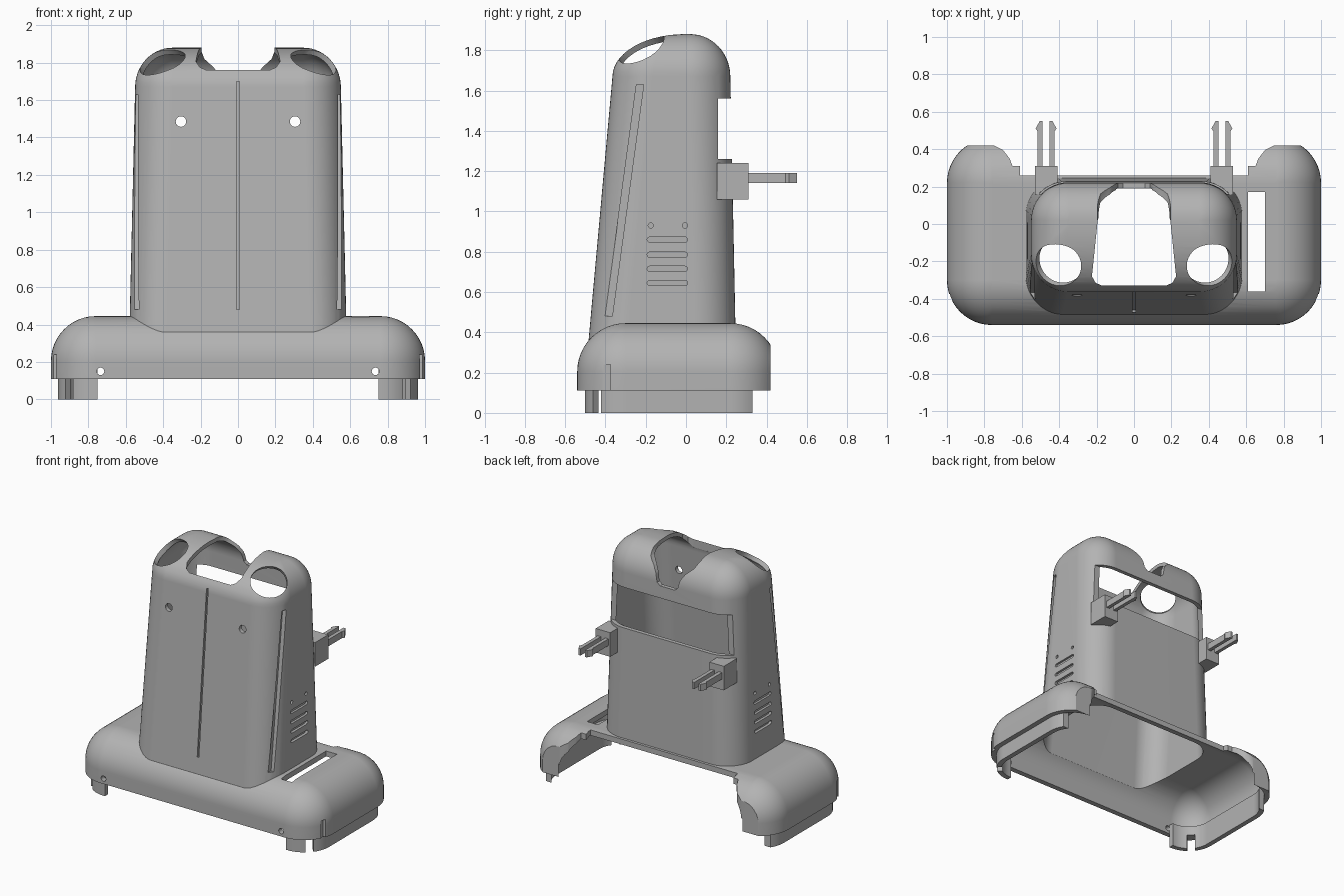
import bpy, bmesh
from math import sin, cos, pi
from mathutils import Vector

cube = bpy.data.objects.get("Cube")
if cube:
    bpy.data.objects.remove(cube, do_unlink=True)

grey = bpy.data.materials.new("plain grey")
grey.use_nodes = True
colour = (0.45, 0.45, 0.45, 1)
grey.diffuse_color = colour
grey.node_tree.nodes["Principled BSDF"].inputs["Base Color"].default_value = colour


def loft(name, rings):
    """Closed solid through rings with equal point counts."""
    bm = bmesh.new()
    rows = [[bm.verts.new(p) for p in ring] for ring in rings]
    n = len(rows[0])
    for a, b in zip(rows, rows[1:]):
        for i in range(n):
            j = (i + 1) % n
            bm.faces.new((a[i], a[j], b[j], b[i]))
    bm.faces.new(rows[0][::-1])
    bm.faces.new(rows[-1])
    bmesh.ops.recalc_face_normals(bm, faces=bm.faces)
    mesh = bpy.data.meshes.new(name)
    bm.to_mesh(mesh)
    bm.free()
    mesh.materials.append(grey)
    ob = bpy.data.objects.new(name, mesh)
    bpy.context.collection.objects.link(ob)
    return ob


def prism(name, pts, axis, lo, hi):
    """Extrude a 2D outline along the x, y or z axis."""
    place = {"x": lambda p, d: (d, p[0], p[1]),
             "y": lambda p, d: (p[0], d, p[1]),
             "z": lambda p, d: (p[0], p[1], d)}[axis]
    return loft(name, [[place(p, d) for p in pts] for d in (lo, hi)])


def box(name, x0, x1, y0, y1, z0, z1):
    return prism(name, [(x0, y0), (x1, y0), (x1, y1), (x0, y1)], "z", z0, z1)


def mirrored(half):
    return half + [(-x, y) for x, y in reversed(half)]


def round_ring(hx, y0, y1, r, z, n=12):
    """Rounded rectangle at height z."""
    r = max(r, 0.004)
    pts = []
    for k, (cx, cy) in enumerate([(hx - r, y1 - r), (r - hx, y1 - r),
                                  (r - hx, y0 + r), (hx - r, y0 + r)]):
        for i in range(n + 1):
            a = (k + i / n) * pi / 2
            pts.append((cx + r * cos(a), cy + r * sin(a), z))
    return pts


def disc(cx, cy, r, n=24):
    return [(cx + r * cos(2 * pi * i / n), cy + r * sin(2 * pi * i / n)) for i in range(n)]


def stadium(y0, y1, z, r):
    right = [(y1 + r * sin(a), z - r * cos(a)) for a in [i * pi / 6 for i in range(7)]]
    left = [(y0 - r * sin(a), z + r * cos(a)) for a in [i * pi / 6 for i in range(7)]]
    return right + left


def boolean(ob, tool, op="DIFFERENCE"):
    mod = ob.modifiers.new("cut", "BOOLEAN")
    mod.operation, mod.solver, mod.object = op, "EXACT", tool
    bpy.context.view_layer.objects.active = ob
    bpy.ops.object.modifier_apply(modifier=mod.name)
    bpy.data.objects.remove(tool, do_unlink=True)


def base_solid(name, t, bottom):
    rings = [round_ring(1 - t, t - 0.54, 0.46 - t, 0.24 - t, bottom)]
    for i in range(13):
        a = i / 12 * pi / 2
        d = t + (0.24 - t) * (1 - cos(a))
        rings.append(round_ring(1 - d, d - 0.54, 0.46 - d, 0.24 - d,
                                0.205 + (0.24 - t) * sin(a)))
    return loft(name, rings)


def tower_solid(name, t):
    rings = [round_ring(0.582 - t, t - 0.489, 0.248 - t, 0.2 - t, 0.3)]
    for i in range(15):
        a = i / 14 * pi / 2
        c = 1 - cos(a)
        d = t + (0.2 - t) * c
        rings.append(round_ring(0.55 - d, t + (0.36 - t) * c - 0.365, 0.22 - d,
                                0.2 - d, 1.67 + (0.21 - t) * sin(a)))
    return loft(name, rings)


# Hollow housing: broad base joined with tapered tower
body = base_solid("housing_shell", 0, 0.11)
boolean(body, tower_solid("tower", 0), "UNION")
boolean(body, base_solid("base_cavity", 0.04, 0))
boolean(body, tower_solid("tower_cavity", 0.03))

# Open rear of the base between and behind the lobes
rear = [(0.61, 0.26), (0.61, 0.31), (0.65, 0.31), (0.665, 0.35), (0.7, 0.395),
        (0.75, 0.42), (1.2, 0.42), (1.2, 0.7)]
boolean(body, prism("rear_opening", mirrored(rear), "z", -0.1, 0.7))

# Rear window, top opening and rear notch
boolean(body, box("rear_window", -0.8, 0.8, 0.16, 0.5, 1.26, 1.56))
top = [(0.17, -0.33), (0.205, -0.315), (0.225, -0.28), (0.193, 0.03)]
boolean(body, prism("top_opening", mirrored(top), "z", 1.7, 2))
notch = [(0.06, 1.65), (0.085, 1.67), (0.1, 1.73), (0.13, 1.775),
         (0.18, 1.82), (0.195, 1.86), (0.195, 2)]
boolean(body, prism("rear_notch", mirrored(notch), "y", 0.0, 0.4))

# Slot on the base, groove down the front
boolean(body, box("base_slot", 0.61, 0.70, -0.36, 0.17, 0.3, 0.6))
boolean(body, loft("front_groove", [
    [(-0.007, -0.6, z), (0.007, -0.6, z), (0.007, y, z), (-0.007, y, z)]
    for z, y in ((0.48, -0.459), (1.70, -0.348))]))

for s in (1, -1):
    # Round corner openings facing outward
    centre, axis = Vector((s * 0.39, -0.2, 1.78)), Vector((s * 0.52, -0.5, 0.69)).normalized()
    turn = axis.to_track_quat("Z", "Y")
    boolean(body, loft("corner_opening", [
        [centre + turn @ Vector((x, y, d)) for x, y in disc(0, 0, 0.124, 40)]
        for d in (-0.12, 0.3)]))
    # Screw holes
    boolean(body, prism("upper_hole", disc(s * 0.305, 1.485, 0.028), "y", -0.7, -0.2))
    boolean(body, prism("lower_hole", disc(s * 0.735, 0.15, 0.02), "y", -0.7, -0.4))
    # Slanted side groove
    boolean(body, loft("side_groove", [
        [(s * x, y, z), (s * 0.8, y, z), (s * 0.8, y + 0.036, z), (s * x, y + 0.036, z)]
        for x, y, z in ((0.53, -0.402, 0.48), (0.517, -0.246, 1.63))]))
    # Side vents
    lo, hi = sorted((s * 0.553, s * 0.8))
    for z in (0.645, 0.715, 0.785, 0.86):
        boolean(body, prism("vent", stadium(-0.18, -0.005, z, 0.013), "x", lo, hi))
    for y in (-0.175, -0.005):
        boolean(body, prism("vent_dot", disc(y, 0.93, 0.013, 12), "x", lo, hi))
    # Small notch at the base corner
    lo, hi = sorted((s * 0.968, s * 1.2))
    boolean(body, box("corner_notch", lo, hi, -0.41, -0.375, 0.05, 0.24))

# Inner skirt that forms the feet
skirt = loft("foot_skirt", [round_ring(0.962, -0.502, 0.422, 0.202, z) for z in (0, 0.18)])
boolean(skirt, loft("skirt_cavity", [round_ring(0.925, -0.465, 0.385, 0.165, z)
                                     for z in (-0.1, 0.3)]))
boolean(skirt, box("middle_gap", -0.75, 0.75, -1, 1, -0.1, 0.3))
boolean(skirt, box("rear_gap", -1.2, 1.2, 0.33, 1, -0.1, 0.3))
for s in (1, -1):
    gap = [(s * (0.90 + u + v), -0.44 + u - v)
           for u, v in ((-0.02, -0.08), (0.02, -0.08), (0.02, 0.08), (-0.02, 0.08))]
    boolean(skirt, prism("corner_gap", gap, "z", -0.1, 0.11))

# Rear snap clips
prong = [(-0.045, 0.3), (-0.018, 0.3), (-0.018, 0.55), (-0.034, 0.55),
         (-0.056, 0.51), (-0.045, 0.495)]
for s, side in ((1, "left"), (-1, "right")):
    x = s * 0.47
    box(side + "_clip_block", x - 0.06, x + 0.06, 0.155, 0.31, 1.06, 1.24)
    for m, part in ((1, "inner"), (-1, "outer")):
        prism(f"{side}_clip_{part}_prong", [(x + s * m * px, py) for px, py in prong],
              "z", 1.14, 1.19)

# Smooth shading with crisp edges
for ob in (body, skirt):
    bpy.ops.object.select_all(action="DESELECT")
    ob.select_set(True)
    bpy.context.view_layer.objects.active = ob
    bpy.ops.object.shade_smooth_by_angle(angle=0.5)
    ob.modifiers.new("even_normals", "WEIGHTED_NORMAL").keep_sharp = True
